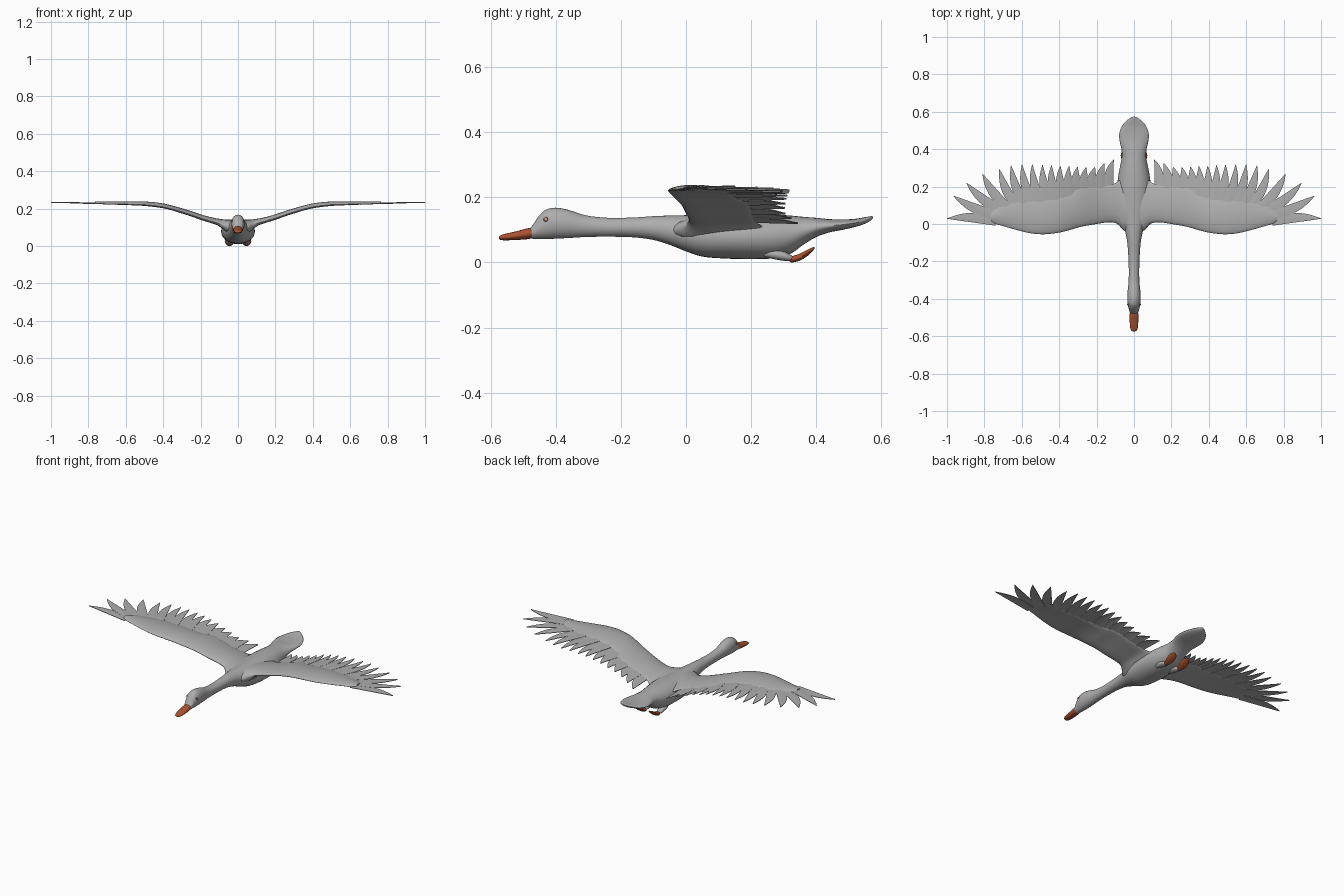
import bpy, bmesh, math
from mathutils import Vector

if "Cube" in bpy.data.objects:
    bpy.data.objects.remove(bpy.data.objects["Cube"])


def material(name, rgb):
    m = bpy.data.materials.new(name)
    m.diffuse_color = (*rgb, 1)
    m.use_nodes = True
    m.node_tree.nodes["Principled BSDF"].inputs["Base Color"].default_value = m.diffuse_color
    return m


GREY = material("plumage grey", (0.42, 0.42, 0.42))
ORANGE = material("bill orange", (0.40, 0.085, 0.03))


def smooth_rows(rows, sub):
    """Hermite interpolation of table rows, first column is the station."""
    n = len(rows)
    slope = []
    for i in range(n):
        a, b = rows[max(i - 1, 0)], rows[min(i + 1, n - 1)]
        slope.append([(q - p) / (b[0] - a[0]) for p, q in zip(a, b)])
    out = []
    for i in range(n - 1):
        a, b = rows[i], rows[i + 1]
        h = b[0] - a[0]
        for k in range(sub):
            t = k / sub
            t2, t3 = t * t, t ** 3
            out.append([(2*t3 - 3*t2 + 1) * p + (t3 - 2*t2 + t) * h * s
                        + (3*t2 - 2*t3) * q + (t3 - t2) * h * r
                        for p, q, s, r in zip(a, b, slope[i], slope[i + 1])])
    out.append(list(rows[-1]))
    return out


def finish(name, bm, mat, mirror=False, angle=50):
    bmesh.ops.recalc_face_normals(bm, faces=bm.faces)
    me = bpy.data.meshes.new(name)
    bm.to_mesh(me)
    bm.free()
    me.materials.append(mat)
    ob = bpy.data.objects.new(name, me)
    bpy.context.collection.objects.link(ob)
    bpy.ops.object.select_all(action='DESELECT')
    ob.select_set(True)
    bpy.context.view_layer.objects.active = ob
    bpy.ops.object.shade_smooth_by_angle(angle=math.radians(angle))
    if mirror:
        ob.modifiers.new("mirror", 'MIRROR').use_mirror_merge = False
    return ob


def loft(name, rings, mat, mirror=False):
    bm = bmesh.new()
    vs = [[bm.verts.new(p) for p in r] for r in rings]
    n = len(vs[0])
    for a, b in zip(vs, vs[1:]):
        for i in range(n):
            j = (i + 1) % n
            bm.faces.new((a[i], a[j], b[j], b[i]))
    bm.faces.new(vs[0])
    bm.faces.new(vs[-1])
    return finish(name, bm, mat, mirror)


def tube(name, rows, mat, sub=4, x0=0, mirror=False, n=28):
    """Rows of (y, top z, bottom z, half width)."""
    rings = []
    for y, top, bot, w in smooth_rows(rows, sub):
        rings.append([(x0 + w * math.cos(a), y,
                       (top + bot) / 2 + (top - bot) / 2 * math.sin(a))
                      for a in (2 * math.pi * i / n for i in range(n))])
    return loft(name, rings, mat, mirror)


# Head, neck, body and tail in one flowing form
tube("body", [
    (-0.488, .096, .076, .014), (-0.475, .109, .073, .022), (-0.45, .145, .072, .029),
    (-0.43, .162, .072, .034), (-0.40, .168, .073, .036), (-0.36, .161, .075, .034),
    (-0.31, .145, .078, .029), (-0.24, .137, .079, .028), (-0.16, .138, .077, .031),
    (-0.10, .142, .069, .036), (-0.05, .144, .054, .045), (0.0, .145, .034, .061),
    (0.05, .146, .018, .077), (0.12, .147, .012, .088), (0.20, .148, .010, .090),
    (0.27, .147, .013, .082), (0.32, .144, .026, .072), (0.36, .140, .054, .065),
    (0.40, .137, .078, .067), (0.44, .133, .092, .076), (0.48, .132, .100, .079),
    (0.52, .134, .109, .066), (0.55, .139, .119, .043), (0.568, .142, .129, .018),
    (0.575, .141, .136, .003)], GREY)

# Bill
tube("bill", [
    (-0.575, .077, .073, .004), (-0.57, .083, .069, .014), (-0.55, .089, .068, .021),
    (-0.52, .096, .069, .023), (-0.49, .104, .071, .024), (-0.472, .107, .074, .022)], ORANGE)

# Eyes: ring with a small grey centre
for nm, r, x, mat in (("eye_rings", .0075, .0325, ORANGE), ("eye_centres", .0045, .0352, GREY)):
    bm = bmesh.new()
    bmesh.ops.create_uvsphere(bm, u_segments=12, v_segments=8, radius=r)
    for v in bm.verts:
        v.co.x *= 0.6
        v.co += Vector((x - .0015, -0.43, 0.132))
    finish(nm, bm, mat, True)

# Wing arm: stations of (x, leading y, trailing y, half thickness, z)
WING = [
    (.03, -.05, .27, .042, .098), (.06, -.03, .25, .038, .102), (.085, -.003, .228, .028, .113),
    (.11, .008, .214, .020, .124), (.15, .008, .206, .017, .135), (.20, .000, .202, .016, .150),
    (.27, -.012, .196, .015, .174), (.31, -.022, .182, .015, .186), (.35, -.034, .152, .014, .198),
    (.40, -.046, .138, .014, .210), (.48, -.055, .127, .013, .220), (.55, -.050, .125, .011, .223),
    (.62, -.034, .120, .009, .224), (.70, -.011, .102, .007, .226), (.745, .002, .080, .006, .227),
    (.765, .015, .060, .004, .228)]
rings = []
for x, lead, trail, th, z in smooth_rows(WING, 4):
    ring = []
    for i in range(24):
        a = 2 * math.pi * i / 24
        s = (1 - math.cos(a)) / 2
        ring.append((x, lead + (trail - lead) * s,
                     z + th * math.sin(a) * (1.15 - 0.6 * s) + 0.006 * math.sin(math.pi * s)))
    rings.append(ring)
loft("wings", rings, GREY, True)


def wing_z(x):
    for a, b in zip(WING, WING[1:]):
        if a[0] <= x <= b[0]:
            return a[4] + (b[4] - a[4]) * (x - a[0]) / (b[0] - a[0])
    return .228 + (x - .765) * .038


# Flight feathers: (base x, base y, tip x, tip y)
FEATHERS = [
    (.130, .19, .115, .345), (.175, .18, .165, .325), (.215, .18, .215, .305),
    (.255, .17, .262, .303), (.295, .165, .308, .305), (.33, .14, .353, .308),
    (.37, .12, .40, .31), (.41, .11, .447, .314), (.45, .11, .495, .315),
    (.495, .105, .55, .316), (.54, .10, .605, .316), (.585, .10, .663, .310),
    (.63, .095, .725, .290), (.675, .085, .815, .264), (.71, .07, .90, .215),
    (.735, .045, .968, .145), (.74, .015, 1.0, .035)]
bm = bmesh.new()
for k, (bx, by, tx, ty) in enumerate(FEATHERS):
    base, tip = Vector((bx, by)), Vector((tx, ty))
    d = (tip - base).normalized()
    side = Vector((d.y, -d.x))          # towards the wing tip / leading edge
    if k == 16:
        side = -side
    half = .025 if k < 13 else .027
    grid = []
    for i in range(11):
        t = i / 10
        c = base.lerp(tip, t) + side * (.010 * math.sin(math.pi * t) - .006 * t ** 4)
        w = half * (.85 + .15 * math.sin(math.pi * t)) * (1 - t ** 3.2) + .001
        row = []
        for s in (-1, 0, 1):
            p = c + side * w * s
            z = wing_z(p.x) - .004 * t + .002 * (1 - abs(s)) + .0015 * (k % 2)
            row.append([(min(p.x, 1.0), p.y, z + dz) for dz in (.0015, -.0015)])
        grid.append([bm.verts.new(q) for q in
                     (row[0][0], row[1][0], row[2][0], row[2][1], row[1][1], row[0][1])])
    for a, b in zip(grid, grid[1:]):
        for i in range(6):
            j = (i + 1) % 6
            bm.faces.new((a[i], a[j], b[j], b[i]))
    bm.faces.new(grid[0])
    bm.faces.new(grid[-1])
finish("flight_feathers", bm, GREY, True, 40)

# Tucked legs
tube("legs", [(.24, .040, .018, .008), (.27, .040, .010, .018), (.30, .034, .005, .019),
              (.32, .024, .004, .014), (.332, .017, .006, .006)], GREY, x0=.045, mirror=True, n=16)

# Webbed feet folded back
tube("feet", [(.318, .015, .003, .006), (.325, .019, .000, .013), (.345, .025, .004, .021),
              (.365, .035, .014, .026), (.385, .045, .030, .021), (.395, .048, .043, .006)],
     ORANGE, x0=.045, mirror=True, n=16)
